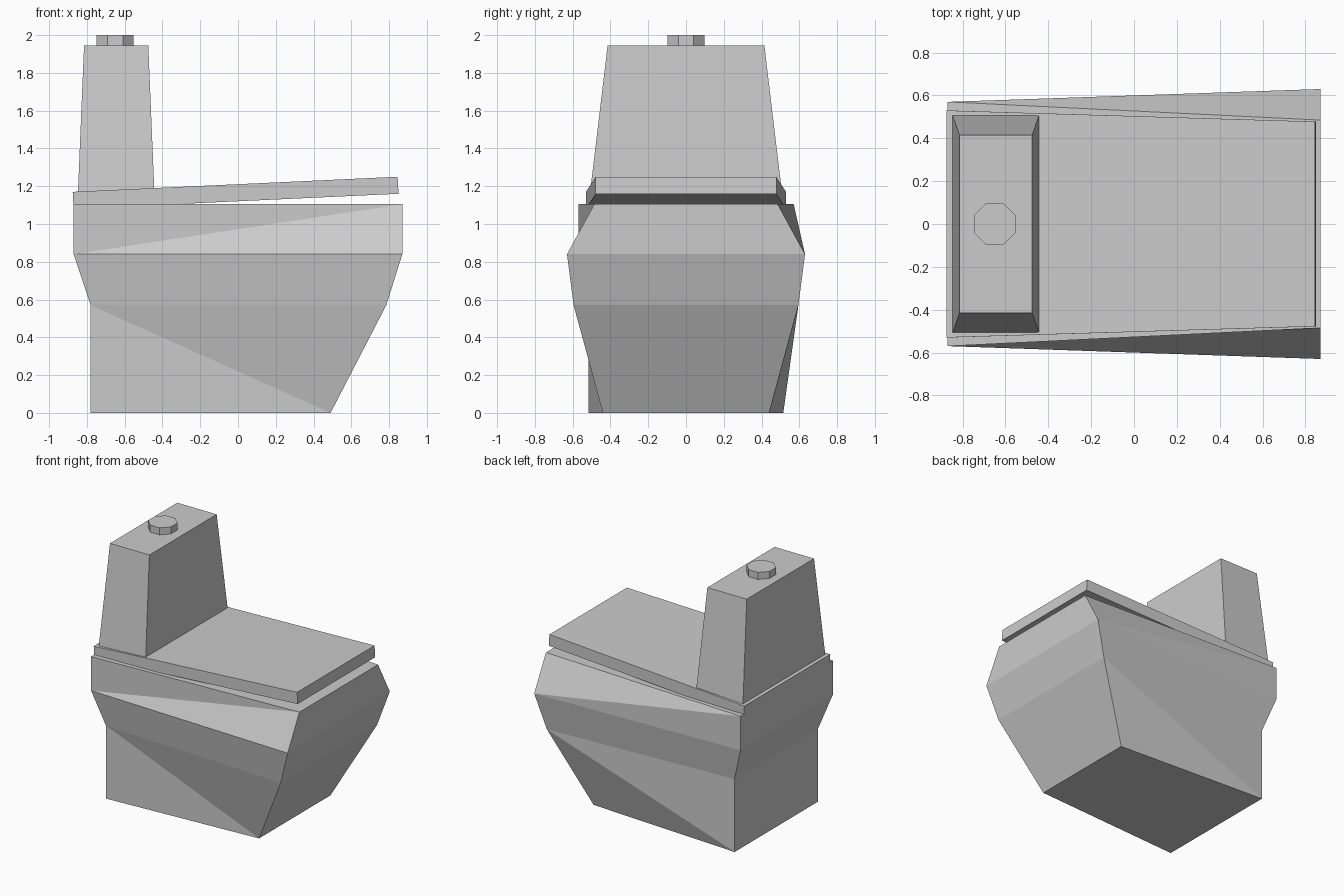
import bpy, bmesh
from math import pi

if "Cube" in bpy.data.objects:
    bpy.data.objects.remove(bpy.data.objects["Cube"])


def make_object(name, bm):
    bmesh.ops.recalc_face_normals(bm, faces=bm.faces)
    mesh = bpy.data.meshes.new(name)
    bm.to_mesh(mesh)
    bm.free()
    obj = bpy.data.objects.new(name, mesh)
    bpy.context.collection.objects.link(obj)
    return obj


def loft(name, levels, diagonals=()):
    """Each level: back (x, half width, z), front (x, half width, z).
    diagonals: (band, side, back_is_low) for the folded side faces."""
    bm = bmesh.new()
    rings = []
    for (xb, wb, zb), (xf, wf, zf) in levels:
        corners = [(xb, -wb, zb), (xf, -wf, zf), (xf, wf, zf), (xb, wb, zb)]
        rings.append([bm.verts.new(c) for c in corners])
    bm.faces.new(rings[0][::-1])
    bm.faces.new(rings[-1])
    for low, high in zip(rings, rings[1:]):
        for i in range(4):
            j = (i + 1) % 4
            bm.faces.new((low[i], low[j], high[j], high[i]))
    for band, side, back_is_low in diagonals:
        back, front = (0, 1) if side < 0 else (3, 2)
        a, b = (band, band + 1) if back_is_low else (band + 1, band)
        bmesh.ops.connect_verts(bm, verts=[rings[a][back], rings[b][front]])
    return make_object(name, bm)


# Bowl: wide rim over a tapering foot, sides folded along diagonals
loft("bowl", [
    ((-0.78, 0.515, 0.0), (0.49, 0.44, 0.0)),
    ((-0.78, 0.515, 0.57), (0.785, 0.595, 0.57)),
    ((-0.87, 0.57, 0.84), (0.87, 0.63, 0.84)),
    ((-0.87, 0.57, 1.105), (0.87, 0.485, 1.105)),
], diagonals=[(0, 1, True), (0, -1, False), (2, 1, False), (2, -1, True)])

# Lid: tapered slab, raised at the front
loft("lid", [
    ((-0.87, 0.53, 1.08), (0.85, 0.478, 1.16)),
    ((-0.875, 0.53, 1.17), (0.845, 0.478, 1.25)),
])

# Cistern: tapered box standing on the back of the lid
loft("cistern", [
    ((-0.848, 0.51, 1.15), (-0.442, 0.51, 1.15)),
    ((-0.815, 0.415, 1.945), (-0.475, 0.415, 1.945)),
])

# Flush button: octagonal
bpy.ops.mesh.primitive_cylinder_add(vertices=8, radius=0.106, depth=0.08,
                                    location=(-0.65, 0, 1.96),
                                    rotation=(0, 0, pi / 8))
bpy.context.object.name = "flush_button"
